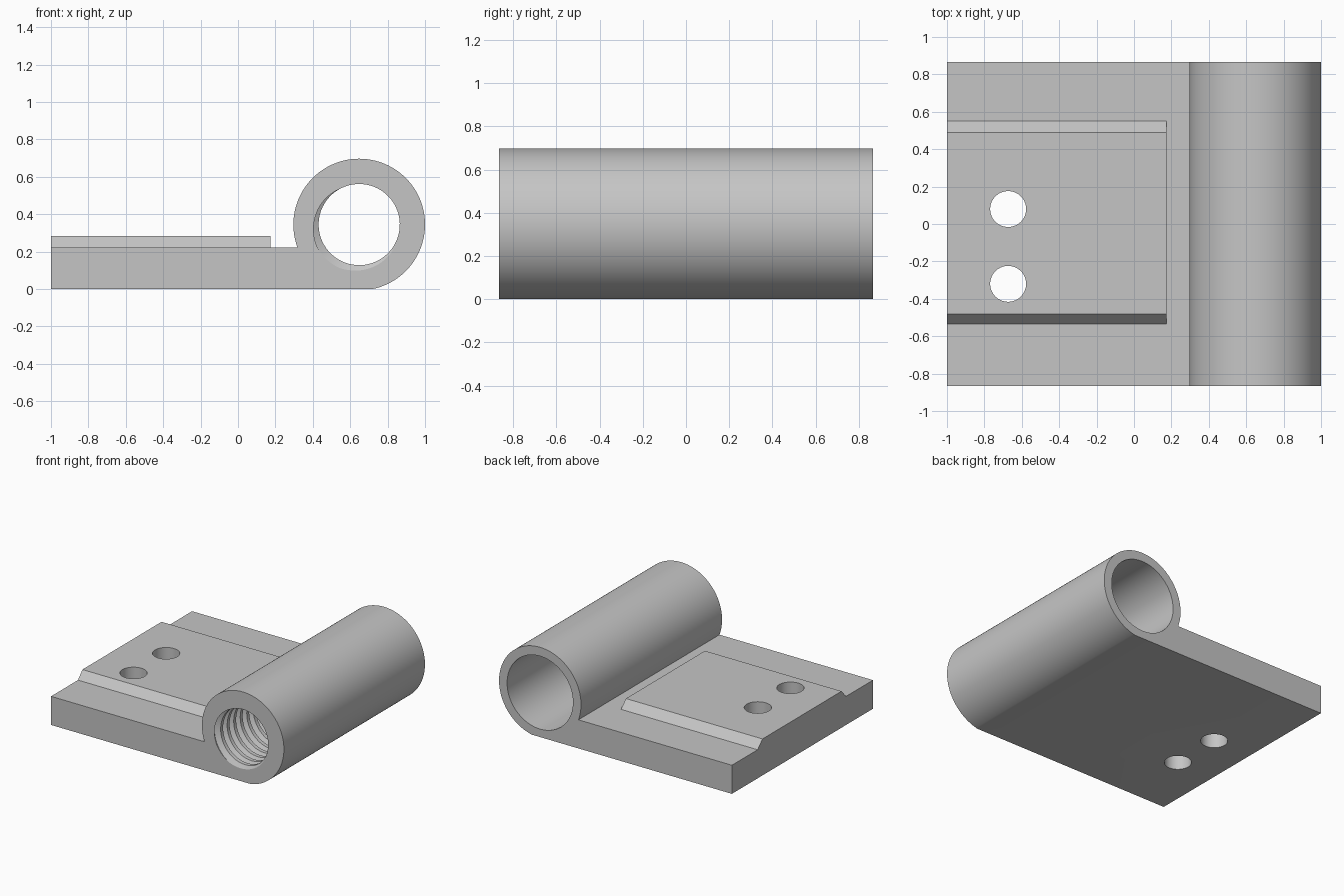
import bpy
import bmesh
from math import sin, cos, tau, radians, asin, sqrt, pi
from mathutils import Vector

if "Cube" in bpy.data.objects:
    bpy.data.objects.remove(bpy.data.objects["Cube"], do_unlink=True)

HALF = 0.865                    # half the width along y
PLATE_TOP = 0.222
CX, CZ, R_OUT = 0.648, 0.345, 0.352
R_MINOR, R_MAJOR, R_BORE = 0.217, 0.255, 0.283

steel = bpy.data.materials.new("grey steel")
steel.use_nodes = True
grey = (0.56, 0.56, 0.56, 1)
steel.diffuse_color = grey
steel.node_tree.nodes["Principled BSDF"].inputs["Base Color"].default_value = grey


def finish(name, bm):
    bmesh.ops.recalc_face_normals(bm, faces=bm.faces)
    mesh = bpy.data.meshes.new(name)
    bm.to_mesh(mesh)
    bm.free()
    mesh.materials.append(steel)
    obj = bpy.data.objects.new(name, mesh)
    bpy.context.collection.objects.link(obj)
    return obj


def prism(name, points, sweep):
    """Extrude a closed outline of 3D points along a vector."""
    bm = bmesh.new()
    face = bm.faces.new([bm.verts.new(p) for p in points])
    out = bmesh.ops.extrude_face_region(bm, geom=[face])
    moved = [v for v in out["geom"] if isinstance(v, bmesh.types.BMVert)]
    bmesh.ops.translate(bm, verts=moved, vec=Vector(sweep))
    return finish(name, bm)


def combine(target, tool, operation):
    """Apply a boolean and remove its tool."""
    mod = target.modifiers.new("combine", "BOOLEAN")
    mod.operation = operation
    mod.solver = "EXACT"
    mod.object = tool
    bpy.ops.object.select_all(action="DESELECT")
    target.select_set(True)
    bpy.context.view_layer.objects.active = target
    bpy.ops.object.modifier_apply(modifier=mod.name)
    bpy.data.objects.remove(tool, do_unlink=True)


def thread_cutter(front, pitch, turns, steps=64):
    """Closed helical core: crest flat, flank, root flat, flank."""
    profile = [(0, R_MINOR), (0.375, R_MINOR), (0.62, R_MAJOR), (0.72, R_MAJOR)]
    bm = bmesh.new()
    rows = []
    for i in range(turns * steps + 1):
        a = radians(-15) - tau * i / steps
        rows.append([bm.verts.new((CX + r * cos(a),
                                   front + pitch * (u + i / steps - 3),
                                   CZ + r * sin(a))) for u, r in profile])

    def vert(i, k):
        return rows[i][k] if k < 4 else rows[i + steps][0]

    last = (turns - 1) * steps
    for i in range(last):
        for k in range(4):
            bm.faces.new([vert(i, k), vert(i + 1, k), vert(i + 1, k + 1), vert(i, k + 1)])
    # Fan caps close both ends of the helix
    for start, y in ((0, front - 3.5 * pitch), (last, front + pitch * (turns - 2.5))):
        tip = bm.verts.new((CX, y, CZ))
        loop = [rows[start + i][0] for i in range(steps + 1)]
        loop += [rows[start][k] for k in (3, 2, 1)]
        for a, b in zip(loop, loop[1:] + loop[:1]):
            bm.faces.new([tip, a, b])
    loose = [v for v in bm.verts if not v.link_faces]
    bmesh.ops.delete(bm, geom=loose, context="VERTS")
    return finish("thread_cutter", bm)


# Plate and barrel as one side profile
start = -pi / 2 + asin(sqrt(R_OUT ** 2 - CZ ** 2) / R_OUT)
end = pi + asin((CZ - PLATE_TOP) / R_OUT)
outline = [(-1, -HALF, PLATE_TOP), (-1, -HALF, 0)]
for i in range(97):
    a = start + (end - start) * i / 96
    outline.append((CX + R_OUT * cos(a), -HALF, max(0, CZ + R_OUT * sin(a))))
hinge = prism("hinge_leaf_with_barrel", outline, (0, 2 * HALF, 0))

# Raised pad with sloping sides
pad_section = [(-0.535, 0.1), (0.55, 0.1), (0.55, PLATE_TOP),
               (0.49, 0.283), (-0.48, 0.283), (-0.535, PLATE_TOP)]
pad = prism("raised_pad", [(-1, y, z) for y, z in pad_section], (1.173, 0, 0))
combine(hinge, pad, "UNION")

# Two screw holes
for y in (0.08, -0.32):
    ring = [(-0.673 + 0.096 * cos(tau * i / 64), y + 0.096 * sin(tau * i / 64), -0.2)
            for i in range(64)]
    combine(hinge, prism("hole_cutter", ring, (0, 0, 0.8)), "DIFFERENCE")

# Smooth rear bore, then the threaded front bore running into it
ring = [(CX + R_BORE * cos(tau * i / 96), 0, CZ + R_BORE * sin(tau * i / 96))
        for i in range(96)]
combine(hinge, prism("bore_cutter", ring, (0, 1, 0)), "DIFFERENCE")
combine(hinge, thread_cutter(-HALF, 0.08, 16), "DIFFERENCE")

bpy.ops.object.select_all(action="DESELECT")
hinge.select_set(True)
bpy.context.view_layer.objects.active = hinge
bpy.ops.object.shade_smooth_by_angle(angle=radians(25))
